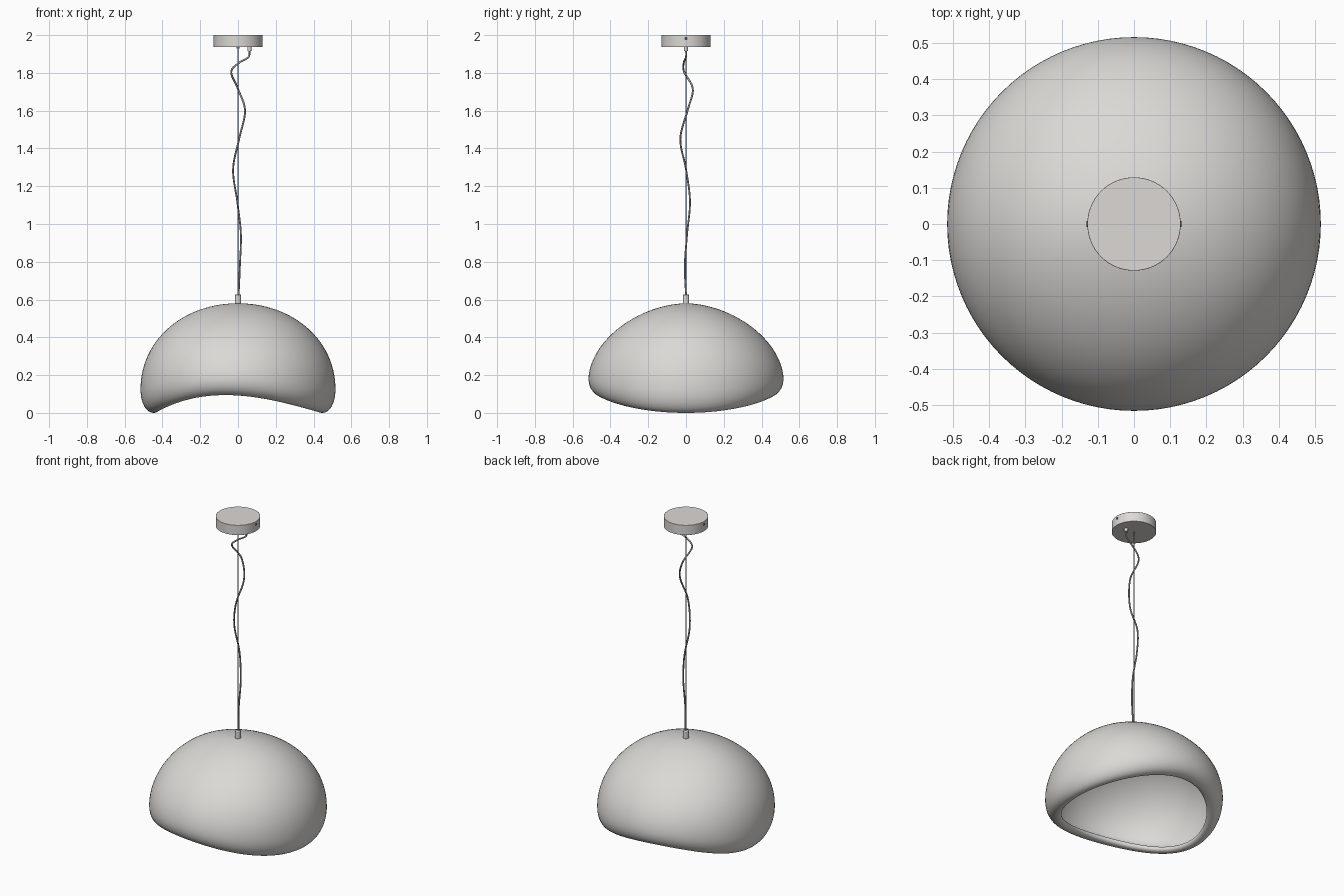
import bpy, bmesh
from math import sin, cos, pi
from mathutils import Vector

cube = bpy.data.objects.get("Cube")
if cube:
    bpy.data.objects.remove(cube, do_unlink=True)


def material(name, rgb):
    m = bpy.data.materials.new(name)
    m.use_nodes = True
    m.diffuse_color = (*rgb, 1)
    m.node_tree.nodes["Principled BSDF"].inputs["Base Color"].default_value = (*rgb, 1)
    return m


GREY = material("warm light grey", (0.71, 0.695, 0.67))
CANOPY = material("canopy grey", (0.715, 0.69, 0.67))
STEEL = material("steel grey", (0.35, 0.35, 0.35))
CORD = material("cord grey", (0.38, 0.37, 0.35))
DARK = material("dark grey", (0.08, 0.08, 0.08))


def add_object(name, data, mat):
    ob = bpy.data.objects.new(name, data)
    bpy.context.collection.objects.link(ob)
    data.materials.append(mat)
    return ob


def smooth(ob, angle=0.6):
    bpy.ops.object.select_all(action="DESELECT")
    ob.select_set(True)
    bpy.context.view_layer.objects.active = ob
    bpy.ops.object.shade_smooth_by_angle(angle=angle)


def cylinder(name, mat, radius, depth, loc, sides=24, axis="Z", bevel=0):
    bpy.ops.mesh.primitive_cylinder_add(
        vertices=sides, radius=radius, depth=depth, location=loc,
        rotation=(0, pi / 2, 0) if axis == "X" else (0, 0, 0))
    ob = bpy.context.object
    ob.name = name
    ob.data.materials.append(mat)
    if bevel:
        mod = ob.modifiers.new("soft edge", "BEVEL")
        mod.width, mod.segments = bevel, 2
    smooth(ob)
    return ob


def resample(points, steps):
    """Catmull-Rom curve through the points."""
    p = [Vector(q) for q in points]
    p = [2 * p[0] - p[1]] + p + [2 * p[-1] - p[-2]]
    out = []
    for a, b, c, d in zip(p, p[1:], p[2:], p[3:]):
        for k in range(steps):
            t = k / steps
            out.append(0.5 * (2 * b + (c - a) * t + (2 * a - 5 * b + 4 * c - d) * t ** 2
                              + (3 * b - a - 3 * c + d) * t ** 3))
    return out + [p[-2]]


def arc(r0, z0, rx, rz, start, end, steps, power=2):
    """Superellipse arc; angles are measured upward from the outward direction."""
    pts = []
    for k in range(steps + 1):
        t = start + (end - start) * k / steps
        c, s = cos(t), sin(t)
        r = abs(c) ** (2 / power) * (1 if c > 0 else -1)
        z = abs(s) ** (2 / power) * (1 if s > 0 else -1)
        pts.append(Vector((r0 + rx * r, z0 + rz * z)))
    return pts


def shade_profile(belly, lip_r, lip_z, power):
    """Outer dome, rolled lip, then the inner wall following the outer one."""
    wide, top, wall, roll = .516, .58, .03, .018
    q = pi / 2
    return (arc(0, belly, wide, top - belly, q, 0, 28, power)
            + arc(lip_r, belly, wide - lip_r, belly - lip_z, 0, -q, 12, 2.1)[1:]
            + arc(lip_r, lip_z + roll, .024, roll, -q, -3 * q, 10)[1:]
            + arc(lip_r, belly, wide - wall - lip_r, belly - lip_z - 2 * roll, -q, 0, 8)[1:]
            + arc(0, belly, wide - wall, top - wall - belly, 0, q, 24, power)[1:])


# Shade: the low side profile blends into the raised front and back profile,
# with the raised part leaning slightly to the right
side = shade_profile(.125, .446, 0, 2.05)
front = shade_profile(.182, .445, .092, 1.8)
SEGMENTS = 96
bm = bmesh.new()
rings = []
for s, f in zip(side, front):
    ring = []
    for i in range(SEGMENTS):
        a = 2 * pi * i / SEGMENTS
        r, z = s.lerp(f, sin(a) ** 2 * (1 - .32 * cos(a)))
        ring.append(bm.verts.new((r * cos(a), r * sin(a), z)))
    rings.append(ring)
for upper, lower in zip(rings, rings[1:]):
    for i in range(SEGMENTS):
        j = (i + 1) % SEGMENTS
        bm.faces.new((upper[i], lower[i], lower[j], upper[j]))
bmesh.ops.remove_doubles(bm, verts=bm.verts, dist=1e-5)
bmesh.ops.recalc_face_normals(bm, faces=bm.faces)
mesh = bpy.data.meshes.new("shade")
bm.to_mesh(mesh)
bm.free()
smooth(add_object("shade", mesh, GREY), 1.2)

# Ceiling canopy with a screw on each side
cylinder("canopy", CANOPY, .129, .063, (0, 0, 1.9685), 64, bevel=.001)
for label, x in (("left", 1), ("right", -1)):
    cylinder(label + "_screw", DARK, .008, .01, (x * .1255, 0, 1.982), 16, "X")

# Fittings at the ends of the wire and cable
cylinder("shade_collar", GREY, .017, .05, (0, 0, .602), 24, bevel=.004)
cylinder("wire_fitting", STEEL, .007, .008, (0, 0, 1.934), 16)
cylinder("cable_fitting", GREY, .011, .022, (.06, 0, 1.928), 16)


def tube(name, mat, points, radius):
    cu = bpy.data.curves.new(name, "CURVE")
    cu.dimensions = "3D"
    cu.bevel_depth, cu.bevel_resolution, cu.use_fill_caps = radius, 2, True
    sp = cu.splines.new("POLY")
    sp.points.add(len(points) - 1)
    for q, p in zip(sp.points, points):
        q.co = (*p, 1)
    sp.use_smooth = True
    return add_object(name, cu, mat)


# Straight suspension wire and the loose power cable around it
tube("suspension_wire", STEEL, [(0, 0, .6), (0, 0, 1.94)], .0035)
CABLE = [(.06, 0, 1.93), (.056, 0, 1.885), (.005, -.012, 1.853), (-.036, -.01, 1.805),
         (0, .036, 1.715), (.037, .008, 1.6), (.006, -.03, 1.45), (-.026, 0, 1.29),
         (-.004, .021, 1.12), (.015, .006, .95), (.01, -.006, .78), (.003, 0, .62)]
tube("power_cable", CORD, resample(CABLE, 8), .005)
